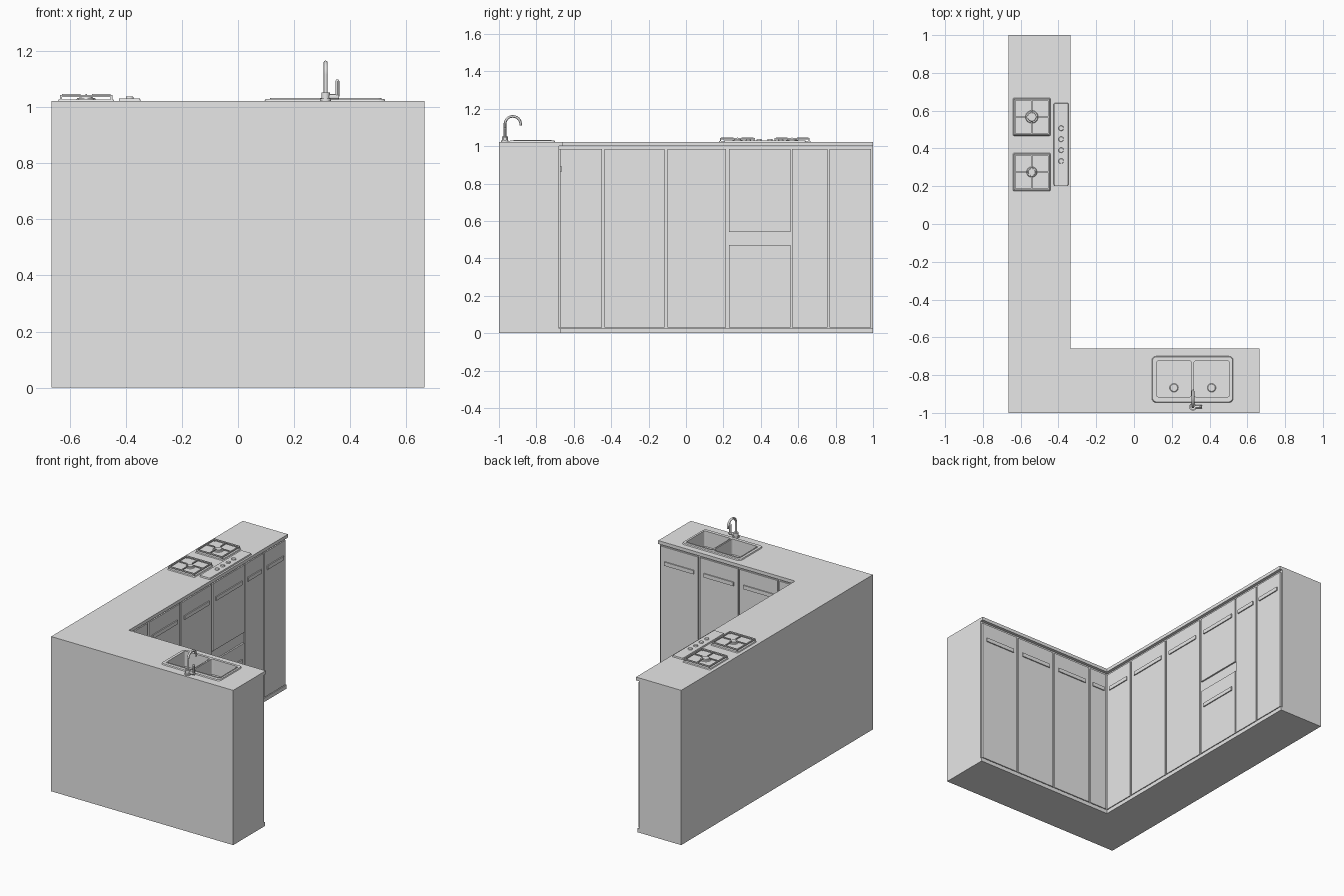
import bpy, bmesh, math
from mathutils import Vector

if "Cube" in bpy.data.objects:
    bpy.data.objects.remove(bpy.data.objects["Cube"])

grey = bpy.data.materials.new("plain grey")
grey.use_nodes = True
grey.diffuse_color = (0.8, 0.8, 0.8, 1)
grey.node_tree.nodes["Principled BSDF"].inputs["Base Color"].default_value = (0.8, 0.8, 0.8, 1)


def finish(name, bm, smooth=False):
    bmesh.ops.recalc_face_normals(bm, faces=bm.faces)
    mesh = bpy.data.meshes.new(name)
    bm.to_mesh(mesh)
    bm.free()
    mesh.materials.append(grey)
    ob = bpy.data.objects.new(name, mesh)
    bpy.context.collection.objects.link(ob)
    if smooth:
        bpy.ops.object.select_all(action='DESELECT')
        ob.select_set(True)
        bpy.context.view_layer.objects.active = ob
        bpy.ops.object.shade_smooth_by_angle()
    return ob


def prism(name, outline, z0, z1):
    bm = bmesh.new()
    face = bm.faces.new([bm.verts.new((x, y, z0)) for x, y in outline])
    ext = bmesh.ops.extrude_face_region(bm, geom=[face])
    top = [v for v in ext["geom"] if isinstance(v, bmesh.types.BMVert)]
    bmesh.ops.translate(bm, verts=top, vec=(0, 0, z1 - z0))
    return finish(name, bm)


def box(name, x0, x1, y0, y1, z0, z1, radius=0, taper=0):
    """Box with optional rounded upright corners and sloping sides."""
    bm = bmesh.new()
    bmesh.ops.create_cube(bm, size=1)
    for v in bm.verts:
        t = taper if v.co.z > 0 else 0
        v.co = ((x0 + t, x1 - t)[v.co.x > 0], (y0 + t, y1 - t)[v.co.y > 0], (z0, z1)[v.co.z > 0])
    if radius:
        upright = [e for e in bm.edges if abs(e.verts[0].co.z - e.verts[1].co.z) > 1e-5]
        bmesh.ops.bevel(bm, geom=upright, offset=radius, segments=4, profile=0.5, affect='EDGES')
    return finish(name, bm)


def cylinder(name, x, y, z0, z1, r, r_top=None, sides=24):
    bm = bmesh.new()
    bmesh.ops.create_cone(bm, cap_ends=True, segments=sides, radius1=r,
                          radius2=r_top or r, depth=z1 - z0)
    bmesh.ops.translate(bm, verts=bm.verts, vec=(x, y, (z0 + z1) / 2))
    return finish(name, bm, True)


def tube(name, path, radius, sides=12):
    """Sweep a circle along a path that lies in one upright plane."""
    pts = [Vector(p) for p in path]
    run = pts[-1] - pts[0]
    side = Vector((-run.y, run.x, 0)).normalized() if run.xy.length > 1e-5 else Vector((1, 0, 0))
    bm = bmesh.new()
    rings = []
    for i, p in enumerate(pts):
        tangent = (pts[min(i + 1, len(pts) - 1)] - pts[max(i - 1, 0)]).normalized()
        up = tangent.cross(side)
        angles = [2 * math.pi * k / sides for k in range(sides)]
        rings.append([bm.verts.new(p + radius * (math.cos(a) * side + math.sin(a) * up)) for a in angles])
    for a, b in zip(rings, rings[1:]):
        for k in range(sides):
            n = (k + 1) % sides
            bm.faces.new((a[k], a[n], b[n], b[k]))
    bm.faces.new(rings[0])
    bm.faces.new(rings[-1])
    return finish(name, bm, True)


def cut(target, cutter):
    mod = target.modifiers.new("cut", 'BOOLEAN')
    mod.operation, mod.solver, mod.object = 'DIFFERENCE', 'EXACT', cutter
    bpy.ops.object.select_all(action='DESELECT')
    target.select_set(True)
    bpy.context.view_layer.objects.active = target
    bpy.ops.object.modifier_apply(modifier=mod.name)


# L-shaped cabinet: plinth, carcass and overhanging worktop
W = 0.665
TOP = 1.022


def l_shape(name, inset, z0, z1):
    xi, yi = -0.335 - inset, -0.66 - inset
    return prism(name, [(-W, -1), (W, -1), (W, yi), (xi, yi), (xi, 1), (-W, 1)], z0, z1)


l_shape("plinth", 0.01, 0, 0.025)
carcass = l_shape("carcass", 0.02, 0.025, 1.0)
worktop = l_shape("worktop", 0, 1.0, TOP)


# Door and drawer fronts with bar handles
def front(name, a, b, z0, z1, handle_z, on_long_leg):
    margin = min(0.03, (b - a) * 0.12)
    parts = ((name, a, b, z0, z1, 0.02, 0.01),
             (name + "_handle", a + margin, b - margin, handle_z, handle_z + 0.025, 0.01, 0.003))
    for label, s, e, lo, hi, back, face in parts:
        if on_long_leg:
            box(label, -0.335 - back, -0.335 - face, s, e, lo, hi)
        else:
            box(label, s, e, -0.66 - back, -0.66 - face, lo, hi)


LOW, HIGH, GRIP = 0.03, 0.985, 0.865
for a, b in ((-0.67, -0.45), (-0.435, -0.115), (-0.1, 0.215), (0.567, 0.757), (0.767, 0.99)):
    front("long_leg_door", a, b, LOW, HIGH, GRIP, True)
front("upper_drawer", 0.23, 0.56, 0.54, HIGH, GRIP, True)
front("lower_drawer", 0.23, 0.56, LOW, 0.47, 0.347, True)
for a, b in ((0.38, 0.655), (0.09, 0.367), (-0.2, 0.077), (-0.335, -0.213)):
    front("short_leg_door", a, b, LOW, HIGH, GRIP, False)

# Double sink, with the bowls cut through rim, worktop and carcass
rim = box("sink_rim", 0.095, 0.525, -0.945, -0.7, TOP, TOP + 0.007, 0.02, 0.003)
for x0, x1 in ((0.12, 0.303), (0.317, 0.505)):
    y0, y1, floor = -0.915, -0.725, 0.93
    lip = box("bowl_lip", x0 - 0.006, x1 + 0.006, y0 - 0.006, y1 + 0.006,
              TOP + 0.007, TOP + 0.01, 0.012)
    cutter = box("bowl_cutter", x0, x1, y0, y1, floor, 1.1, 0.01)
    for part in (lip, rim, worktop, carcass):
        cut(part, cutter)
    bpy.data.objects.remove(cutter)
    cylinder("drain", (x0 + x1) / 2, -0.867, floor, floor + 0.003, 0.023, 0.019)

# Mixer tap: body, swan-neck spout and side lever
TX, TY = 0.312, -0.968
cylinder("tap_foot", TX, TY, TOP, TOP + 0.008, 0.02)
cylinder("tap_body", TX, TY, TOP + 0.008, 1.052, 0.015)
R = 0.042
arc = [(TX, TY + R - R * math.cos(t), 1.117 + R * math.sin(t))
       for t in (math.pi * 1.05 * i / 18 for i in range(19))]
tube("tap_spout", [(TX, TY, 1.05)] + arc, 0.007)
tube("lever_joint", [(TX, TY, 1.037), (0.36, TY, 1.037)], 0.009)
tube("lever", [(0.354, TY, 1.037), (0.354, TY, 1.093)], 0.007)
cylinder("lever_tip", 0.354, TY, 1.093, 1.099, 0.007, 0.004)

# Two gas burners, each with a tray, cap and square pan support
CX, HALF = -0.541, 0.1
for cy, r in ((0.567, 0.034), (0.275, 0.028)):
    box("burner_tray", CX - HALF, CX + HALF, cy - HALF, cy + HALF, TOP, TOP + 0.006, 0.006, 0.003)
    cylinder("burner_ring", CX, cy, TOP + 0.006, TOP + 0.011, r, r - 0.003)
    cylinder("burner_cap", CX, cy, TOP + 0.011, TOP + 0.017, r * 0.7, r * 0.65)
    h, t, lo, hi = HALF - 0.006, 0.007, TOP + 0.014, TOP + 0.022
    for s in (-1, 1):
        ex, ey = CX + s * (h - t / 2), cy + s * (h - t / 2)
        box("grate_side", ex - t / 2, ex + t / 2, cy - h, cy + h, lo, hi)
        box("grate_end", CX - h + t, CX + h - t, ey - t / 2, ey + t / 2, lo, hi)
        ax = sorted((CX + s * r * 0.75, CX + s * (h - t)))
        ay = sorted((cy + s * r * 0.75, cy + s * (h - t)))
        box("grate_arm", ax[0], ax[1], cy - 0.003, cy + 0.003, lo + 0.003, hi + 0.002)
        box("grate_arm", CX - 0.003, CX + 0.003, ay[0], ay[1], lo + 0.003, hi + 0.002)
        for q in (-1, 1):
            fy = cy + q * (h - t / 2)
            box("grate_foot", ex - t / 2, ex + t / 2, fy - t / 2, fy + t / 2, TOP + 0.005, lo)

# Control strip with four knobs
box("control_panel", -0.425, -0.347, 0.203, 0.64, TOP, TOP + 0.009, 0.006, 0.002)
for i in range(4):
    cylinder("knob", -0.386, 0.333 + 0.058 * i, TOP + 0.009, TOP + 0.016, 0.014, 0.012)
